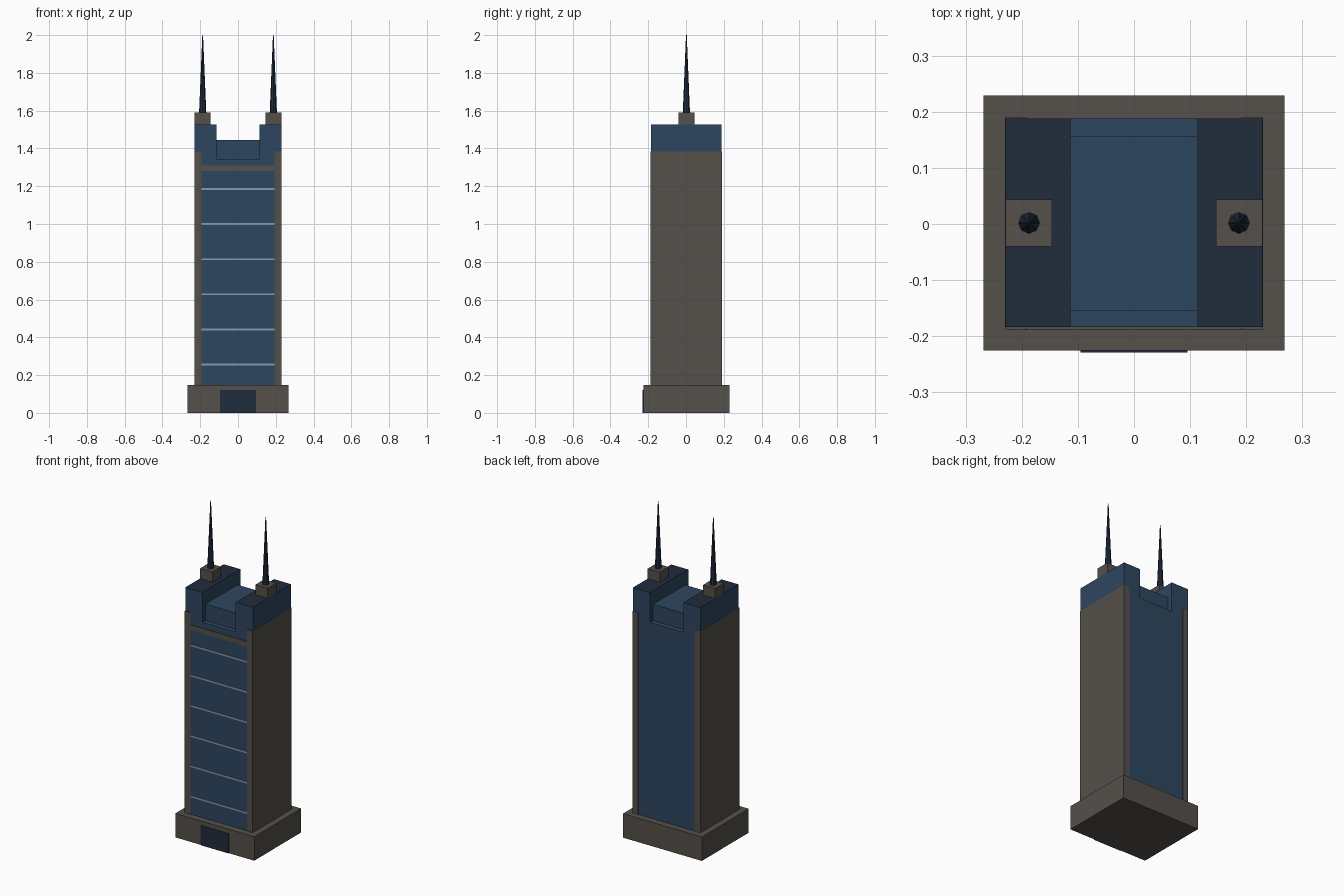
import bpy, bmesh

if "Cube" in bpy.data.objects:
    bpy.data.objects.remove(bpy.data.objects["Cube"])

CY = 0.002  # depth centre of the tower (the door plate stands proud of the front)


def material(name, rgb):
    m = bpy.data.materials.new(name)
    m.diffuse_color = (*rgb, 1.0)
    m.use_nodes = True
    m.node_tree.nodes["Principled BSDF"].inputs["Base Color"].default_value = m.diffuse_color
    return m


STONE = material("warm grey stone", (0.089, 0.080, 0.069))
GLASS = material("blue glass", (0.027, 0.061, 0.117))
NAVY = material("dark navy", (0.015, 0.025, 0.045))
SILVER = material("pale silver", (0.26, 0.33, 0.40))


def add_object(name, bm, *mats):
    bmesh.ops.recalc_face_normals(bm, faces=bm.faces)
    me = bpy.data.meshes.new(name)
    bm.to_mesh(me)
    bm.free()
    for m in mats:
        me.materials.append(m)
    ob = bpy.data.objects.new(name, me)
    bpy.context.collection.objects.link(ob)
    return ob


def box(name, x, y, z, mat):
    """Box from (min, max) pairs."""
    bm = bmesh.new()
    bmesh.ops.create_cube(bm, size=1)
    for v in bm.verts:
        v.co = [r[0] if c < 0 else r[1] for c, r in zip(v.co, (x, y, z))]
    return add_object(name, bm, mat)


# Podium and entrance plate
box("podium", (-0.268, 0.268), (-0.225, 0.229), (0, 0.147), STONE)
box("entrance", (-0.095, 0.095), (-0.229, -0.224), (0, 0.12), NAVY)

# Glass shaft and notched crown: half profile mirrored, then extruded in depth
half = [(0.195, 0.147), (0.195, 1.385), (0.229, 1.385), (0.229, 1.528),
        (0.113, 1.528), (0.113, 1.345)]
profile = half + [(-x, z) for x, z in reversed(half)]
bm = bmesh.new()
face = bm.faces.new([bm.verts.new((x, -0.184, z)) for x, z in profile])
ext = bmesh.ops.extrude_face_region(bm, geom=[face])
bmesh.ops.translate(bm, vec=(0, 0.372, 0),
                    verts=[v for v in ext["geom"] if isinstance(v, bmesh.types.BMVert)])
bmesh.ops.recalc_face_normals(bm, faces=bm.faces)
for f in bm.faces:  # dark roofs on the two shoulders
    if f.normal.z > 0.9 and f.calc_center_median().z > 1.5:
        f.material_index = 1
add_object("glass_shaft_and_crown", bm, GLASS, NAVY)

# Lower roof block sitting in the notch
box("notch_block", (-0.113, 0.113), (-0.154, 0.157), (1.34, 1.445), GLASS)

# Stone band and thin floor lines on the front glass
box("front_band", (-0.193, 0.193), (-0.189, -0.183), (1.28, 1.31), STONE)
for i in range(6):
    z = 0.257 + i * 0.1855
    box(f"floor_line_{i + 1}", (-0.193, 0.193), (-0.187, -0.183), (z - 0.005, z + 0.005), SILVER)

# Side walls, mast plinths and masts, one of each per side
for side, s in (("left", -1), ("right", 1)):
    box(f"{side}_side_wall", sorted((s * 0.192, s * 0.23)), (CY - 0.19, CY + 0.188),
        (0.147, 1.385), STONE)
    box(f"{side}_mast_plinth", sorted((s * 0.146, s * 0.229)), (CY - 0.042, CY + 0.042),
        (1.527, 1.59), STONE)
    bm = bmesh.new()
    bmesh.ops.create_cone(bm, cap_ends=True, segments=8, radius1=0.019, radius2=0.002, depth=0.41)
    bmesh.ops.translate(bm, verts=bm.verts, vec=(s * 0.187, CY, 1.795))
    add_object(f"{side}_mast", bm, NAVY)
